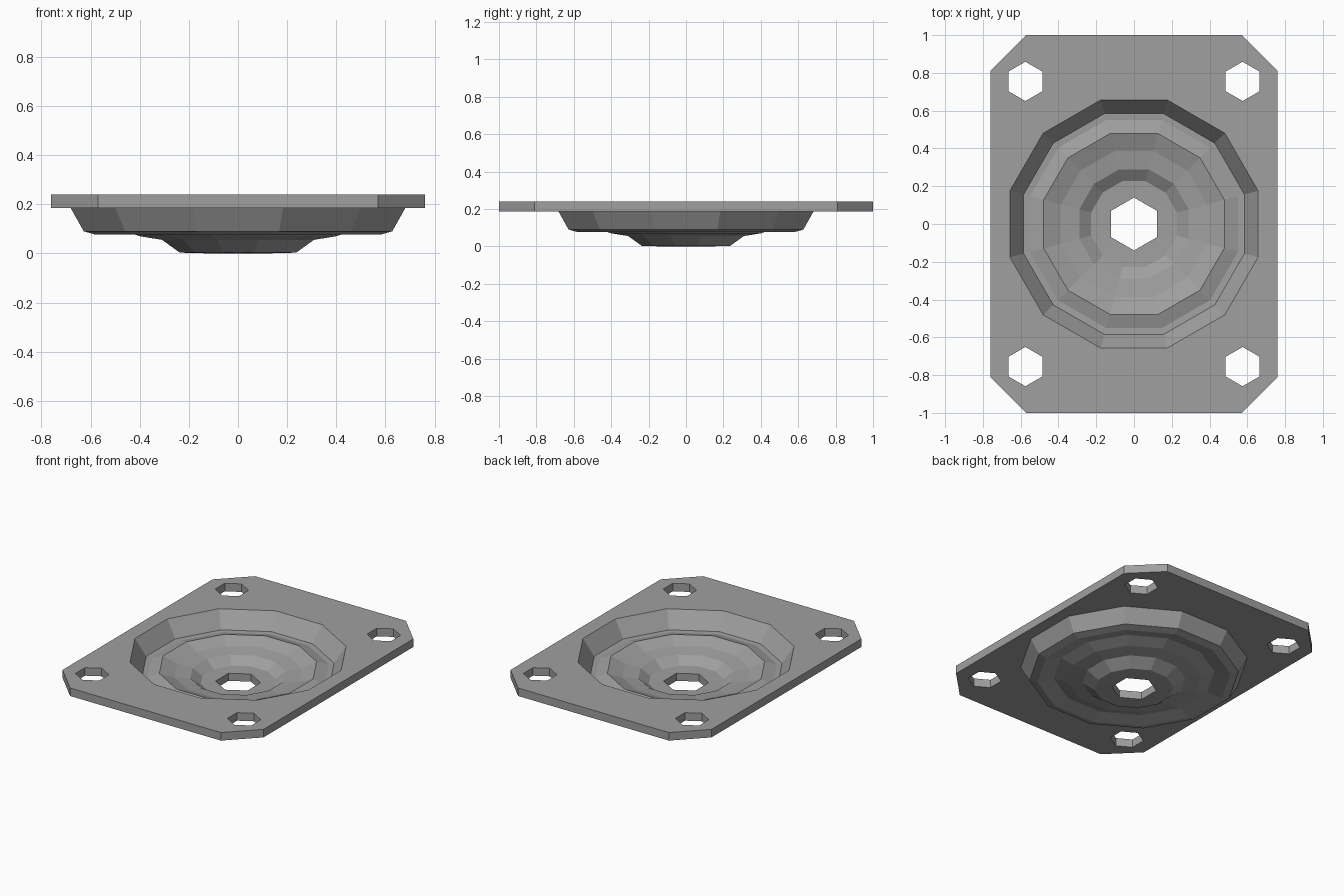
import bpy, bmesh
from math import cos, sin, pi

if "Cube" in bpy.data.objects:
    bpy.data.objects.remove(bpy.data.objects["Cube"])

bm = bmesh.new()
TOP, BOT = 0.24, 0.185


def ring(points, z):
    return [bm.verts.new((x, y, z)) for x, y in points]


def circle(r, n, cx=0, cy=0):
    return [(cx + r * cos((i + 0.5) * 2 * pi / n), cy + r * sin((i + 0.5) * 2 * pi / n))
            for i in range(n)]


def join(a, b):
    """Skin two rings; the second may have half as many points."""
    n, m = len(a), len(b)
    for i in range(m):
        j = (i + 1) % m
        if n == m:
            bm.faces.new((a[i], a[j], b[j], b[i]))
        else:
            bm.faces.new((a[2 * i], a[2 * i + 1], b[i]))
            bm.faces.new((a[2 * i + 1], a[(2 * i + 2) % n], b[j], b[i]))


def fill(loops):
    edges = [bm.edges.get((l[i - 1], l[i])) or bm.edges.new((l[i - 1], l[i]))
             for l in loops for i in range(len(l))]
    bmesh.ops.triangle_fill(bm, edges=edges, use_beauty=True, use_dissolve=False)


# flange plate outline with clipped corners, and bolt holes
outline = [(0.76, -0.81), (0.76, 0.81), (0.57, 1), (-0.57, 1),
           (-0.76, 0.81), (-0.76, -0.81), (-0.57, -1), (0.57, -1)]
loops = [outline] + [circle(0.104, 6, sx * 0.575, sy * 0.755)
                     for sx in (-1, 1) for sy in (-1, 1)]
tops = [ring(l, TOP) for l in loops]
bots = [ring(l, BOT) for l in loops]
for t, b in zip(tops, bots):
    join(t, b)

# corrugated dish: upper and lower skins meeting at the centre hole
upper = [(0.68, TOP, 12), (0.605, 0.13, 12), (0.57, 0.128, 12), (0.495, 0.15, 12),
         (0.40, 0.115, 12), (0.30, 0.1, 12), (0.235, 0.055, 12), (0.14, 0.052, 6)]
lower = [(0.705, BOT, 12), (0.65, 0.09, 12), (0.60, 0.076, 12), (0.50, 0.098, 12),
         (0.415, 0.07, 12), (0.32, 0.055, 12), (0.245, 0.003, 12), (0.14, 0.0, 6)]
skins = []
for prof in (upper, lower):
    rings = [ring(circle(r, n), z) for r, z, n in prof]
    for a, b in zip(rings, rings[1:]):
        join(a, b)
    skins.append(rings)
join(skins[0][-1], skins[1][-1])

# plate faces around the dish and holes
fill(tops + [skins[0][0]])
fill(bots + [skins[1][0]])
bmesh.ops.recalc_face_normals(bm, faces=bm.faces[:])

me = bpy.data.meshes.new("dished_flange")
bm.to_mesh(me)
bm.free()

# dark grey metal
mat = bpy.data.materials.new("dark_grey")
mat.diffuse_color = (0.35, 0.35, 0.35, 1)
mat.use_nodes = True
mat.node_tree.nodes["Principled BSDF"].inputs["Base Color"].default_value = mat.diffuse_color
me.materials.append(mat)
bpy.context.collection.objects.link(bpy.data.objects.new("dished_flange", me))
